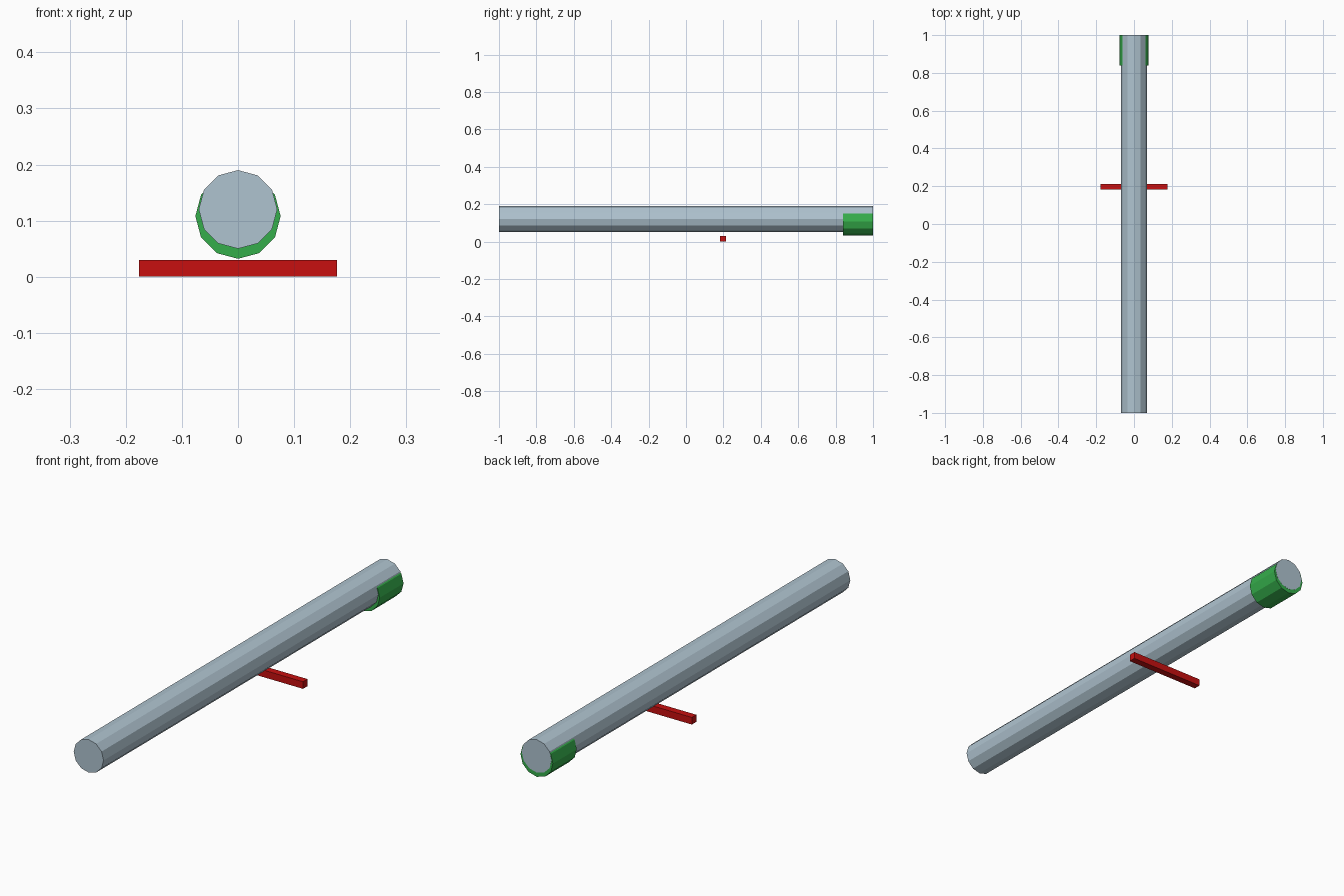
import bpy
import math

if "Cube" in bpy.data.objects:
    bpy.data.objects.remove(bpy.data.objects["Cube"])


def material(name, color):
    m = bpy.data.materials.new(name)
    m.diffuse_color = (*color, 1.0)
    m.use_nodes = True
    m.node_tree.nodes["Principled BSDF"].inputs["Base Color"].default_value = m.diffuse_color
    return m


def rod(name, radius, y0, y1, z, mat):
    """12-sided flat-shaded cylinder along y with a vertex pointing straight up."""
    bpy.ops.mesh.primitive_cylinder_add(
        vertices=12, radius=radius, depth=y1 - y0,
        location=(0, (y0 + y1) / 2, z), rotation=(math.pi / 2, 0, 0))
    ob = bpy.context.object
    ob.name = name
    ob.data.materials.append(mat)
    return ob


steel = material("pale_blue_grey", (0.43, 0.55, 0.63))
green = material("green", (0.036, 0.42, 0.07))
red = material("red", (0.57, 0.005, 0.005))

# Long main tube
rod("main_tube", 0.07, -1.0, 1.0, 0.12, steel)

# Slightly wider, lower sleeve at the back end (nearly flush with the tube end)
rod("end_sleeve", 0.076, 0.84, 0.9995, 0.108, green)

# Crossbar below the tube
bpy.ops.mesh.primitive_cube_add(size=1, location=(0, 0.198, 0.015))
bar = bpy.context.object
bar.name = "crossbar"
bar.scale = (0.353, 0.03, 0.03)
bpy.ops.object.transform_apply(location=False, rotation=False, scale=True)
bar.data.materials.append(red)
